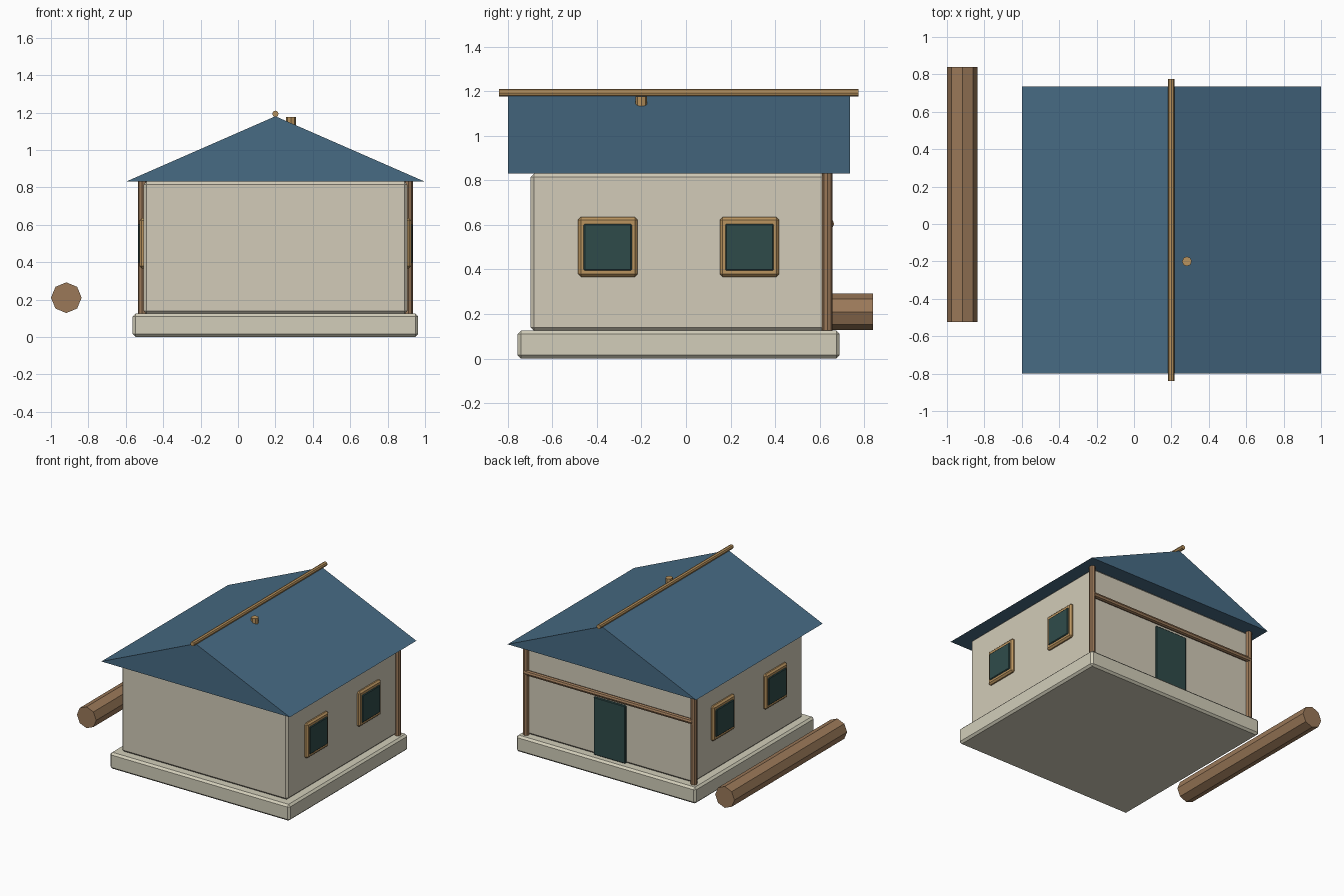
import bpy, bmesh, math
from mathutils import Matrix, Vector

cube = bpy.data.objects.get("Cube")
if cube:
    bpy.data.objects.remove(cube, do_unlink=True)


def linear(c):
    c /= 255
    return c / 12.92 if c <= 0.04045 else ((c + 0.055) / 1.055) ** 2.4


def material(name, r, g, b):
    m = bpy.data.materials.new(name)
    m.use_nodes = True
    colour = (linear(r), linear(g), linear(b), 1)
    m.diffuse_color = colour
    node = next(n for n in m.node_tree.nodes if n.type == 'BSDF_PRINCIPLED')
    node.inputs["Base Color"].default_value = colour
    return m


PLASTER = material("cream plaster", 210, 203, 184)
STONE = material("pale stone", 210, 206, 186)
ROOF = material("slate blue", 71, 107, 132)
TIMBER = material("brown timber", 155, 121, 89)
TRIM = material("light wood", 186, 148, 95)
TEAL = material("dark teal", 47, 75, 74)


def finish(name, bm, mat):
    bmesh.ops.recalc_face_normals(bm, faces=bm.faces)
    mesh = bpy.data.meshes.new(name)
    bm.to_mesh(mesh)
    bm.free()
    mesh.materials.append(mat)
    obj = bpy.data.objects.new(name, mesh)
    bpy.context.collection.objects.link(obj)
    return obj


def box(name, lo, hi, mat, bevel=0.015):
    """Chamfered box between two corners."""
    lo, hi = Vector(lo), Vector(hi)
    bm = bmesh.new()
    place = Matrix.Translation((lo + hi) / 2) @ Matrix.Diagonal((*(hi - lo), 1))
    bmesh.ops.create_cube(bm, size=1, matrix=place)
    obj = finish(name, bm, mat)
    mod = obj.modifiers.new("chamfer", 'BEVEL')
    mod.width, mod.segments = bevel, 1
    return obj


def pole(name, start, end, radius, mat, sides=8):
    """Faceted round timber from start to end."""
    start, end = Vector(start), Vector(end)
    axis = end - start
    bm = bmesh.new()
    place = Matrix.Translation((start + end) / 2) @ axis.to_track_quat('Z', 'Y').to_matrix().to_4x4()
    bmesh.ops.create_cone(bm, cap_ends=True, segments=sides, radius1=radius,
                          radius2=radius, depth=axis.length, matrix=place)
    return finish(name, bm, mat)


CX, CY = 0.2, -0.033
EAVE, RIDGE = 0.83, 1.18

# Base and walls
box("plinth", (CX - 0.763, CY - 0.723, 0), (CX + 0.763, CY + 0.723, 0.125), STONE)
box("walls", (CX - 0.705, CY - 0.664, 0.125), (CX + 0.705, CY + 0.664, EAVE), PLASTER)

# Solid gabled roof
bm = bmesh.new()
gable = [bm.verts.new((CX + x, -0.8, z)) for x, z in ((-0.8, EAVE), (0.8, EAVE), (0, RIDGE))]
face = bm.faces.new(gable)
new = bmesh.ops.extrude_face_region(bm, geom=[face])["geom"]
bmesh.ops.translate(bm, vec=(0, 1.535, 0), verts=[v for v in new if isinstance(v, bmesh.types.BMVert)])
if not face.is_valid or len(bm.faces) < 5:
    bm.faces.new(gable)
finish("roof", bm, ROOF)

# Ridge pole and chimney stub
pole("ridge_pole", (CX, -0.84, 1.193), (CX, 0.775, 1.193), 0.017, TRIM)
pole("chimney_stub", (0.283, -0.2, 1.1), (0.283, -0.2, 1.177), 0.026, TRIM)

# Windows on both side walls
for side, s in (("left", 1), ("right", -1)):
    for place, y in (("front", CY - 0.318), ("back", CY + 0.318)):
        def span(a, b):
            return sorted((CX + s * a, CX + s * b))
        x0, x1 = span(0.69, 0.727)
        box(f"{side}_{place}_window_frame", (x0, y - 0.133, 0.367), (x1, y + 0.133, 0.635), TRIM, 0.012)
        x0, x1 = span(0.70, 0.734)
        box(f"{side}_{place}_window_glass", (x0, y - 0.108, 0.395), (x1, y + 0.108, 0.605), TEAL, 0.005)

    # Corner post at the back
    px = CX + s * 0.712
    pole(f"{side}_back_post", (px, 0.635, 0.125), (px, 0.635, EAVE), 0.0235, TIMBER)

# Door and cross beam on the back wall
box("door", (CX - 0.135, 0.6, 0.127), (CX + 0.135, 0.645, 0.57), TEAL, 0.005)
pole("cross_beam", (CX - 0.712, 0.645, 0.605), (CX + 0.712, 0.645, 0.605), 0.02, TIMBER)

# Log lying beside the house
pole("side_log", (-0.918, -0.525, 0.21), (-0.918, 0.84, 0.21), 0.082, TIMBER)
